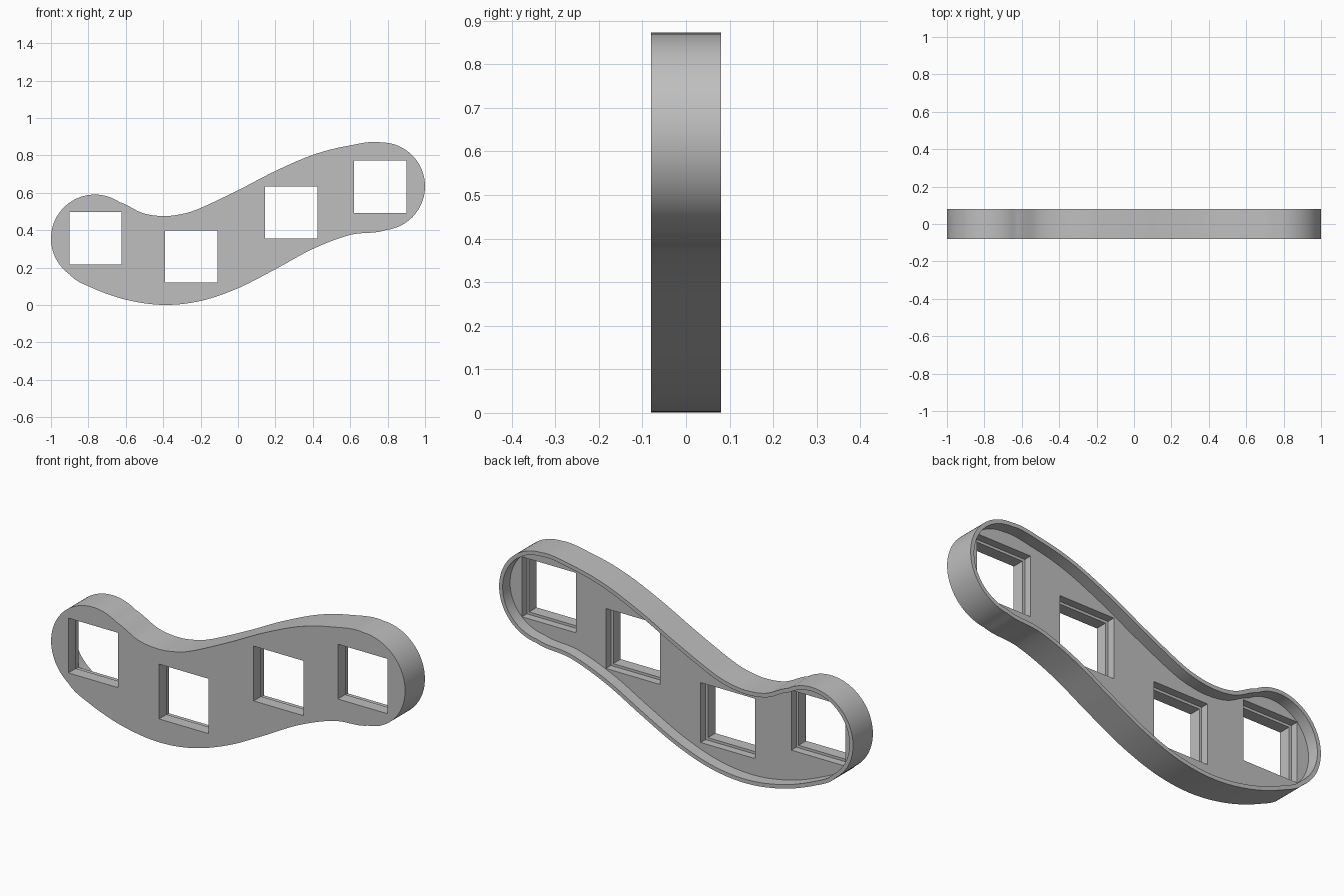
import bpy
import bmesh
from math import cos, sin, radians
from mathutils import Vector

cube = bpy.data.objects.get("Cube")
if cube:
    bpy.data.objects.remove(cube, do_unlink=True)

FRONT, BACK = -0.08, 0.08
PLATE_BACK = 0.02      # rear surface of the thick face plate
LEDGE = -0.02          # depth where each opening widens
WALL = 0.02
RADIUS = 0.235
LEFT_END, RIGHT_END = Vector((-0.765, 0.356)), Vector((0.765, 0.635))
HOLES = [(-0.762, 0.358), (-0.25, 0.26), (0.285, 0.495), (0.76, 0.632)]

grey = bpy.data.materials.new("plain grey")
grey.use_nodes = True
colour = (0.52, 0.52, 0.52, 1)
grey.diffuse_color = colour
grey.node_tree.nodes["Principled BSDF"].inputs["Base Color"].default_value = colour


def arc(centre, start, end, steps=40):
    angles = [radians(start + (end - start) * i / steps) for i in range(steps + 1)]
    return [centre + RADIUS * Vector((cos(a), sin(a))) for a in angles]


def spline(before, points, after, steps=10):
    """Smooth interior points of a curve running through the given points."""
    p = [before] + [Vector(q) for q in points] + [after]
    out = []
    for i in range(1, len(p) - 2):
        m0, m1 = (p[i + 1] - p[i - 1]) / 2, (p[i + 2] - p[i]) / 2
        for k in range(steps):
            t = k / steps
            out.append(p[i] * (2*t**3 - 3*t*t + 1) + m0 * (t**3 - 2*t*t + t)
                       + p[i + 1] * (3*t*t - 2*t**3) + m1 * (t**3 - t*t))
    return out[1:]


def prism(name, outline, y0, y1):
    bm = bmesh.new()
    face = bm.faces.new([bm.verts.new((p[0], y0, p[1])) for p in outline])
    ext = bmesh.ops.extrude_face_region(bm, geom=[face])["geom"]
    moved = [v for v in ext if isinstance(v, bmesh.types.BMVert)]
    bmesh.ops.translate(bm, verts=moved, vec=(0, y1 - y0, 0))
    bmesh.ops.recalc_face_normals(bm, faces=bm.faces)
    mesh = bpy.data.meshes.new(name)
    bm.to_mesh(mesh)
    bm.free()
    mesh.materials.append(grey)
    obj = bpy.data.objects.new(name, mesh)
    bpy.context.collection.objects.link(obj)
    return obj


def square(centre, half):
    x, z = centre
    return [(x - half, z - half), (x + half, z - half),
            (x + half, z + half), (x - half, z + half)]


def cut(target, cutter):
    cutter.hide_render = True
    mod = target.modifiers.new("cut", "BOOLEAN")
    mod.operation, mod.solver, mod.object = "DIFFERENCE", "EXACT", cutter
    bpy.context.view_layer.objects.active = target
    bpy.ops.object.modifier_apply(modifier=mod.name)
    bpy.data.objects.remove(cutter, do_unlink=True)


# Wavy outline, counter-clockwise from the right end
right_arc = arc(RIGHT_END, -84, 90)
left_arc = arc(LEFT_END, 56, 234)
top = [right_arc[-1], (0.58, 0.85), (0.4, 0.803), (0.2, 0.717), (0, 0.614),
       (-0.2, 0.519), (-0.3, 0.487), (-0.4, 0.476), (-0.51, 0.492), left_arc[0]]
bottom = [left_arc[-1], (-0.78, 0.092), (-0.6, 0.029), (-0.4, 0.001), (-0.2, 0.022),
          (0, 0.09), (0.2, 0.192), (0.4, 0.3), (0.6, 0.375), right_arc[0]]
outline = (right_arc + spline(right_arc[-12], top, left_arc[10])
           + left_arc + spline(left_arc[-12], bottom, right_arc[12]))

# Inner outline, inset by the wall thickness
inner = []
for i, p in enumerate(outline):
    d = (outline[(i + 1) % len(outline)] - outline[i - 1]).normalized()
    inner.append(p + WALL * Vector((-d.y, d.x)))

# Shell: thick face plate with a rim around the open back
case = prism("switch_plate_case", outline, FRONT, BACK)
cut(case, prism("cavity", inner, PLATE_BACK, BACK + 0.1))

# Square openings, slightly wider behind the ledge
for c in HOLES:
    cut(case, prism("opening", square(c, 0.14), FRONT - 0.1, BACK + 0.1))
    cut(case, prism("rebate", square(c, 0.153), LEDGE, PLATE_BACK + 0.01))

bpy.ops.object.select_all(action="DESELECT")
case.select_set(True)
bpy.context.view_layer.objects.active = case
bpy.ops.object.shade_smooth_by_angle(angle=radians(30))
